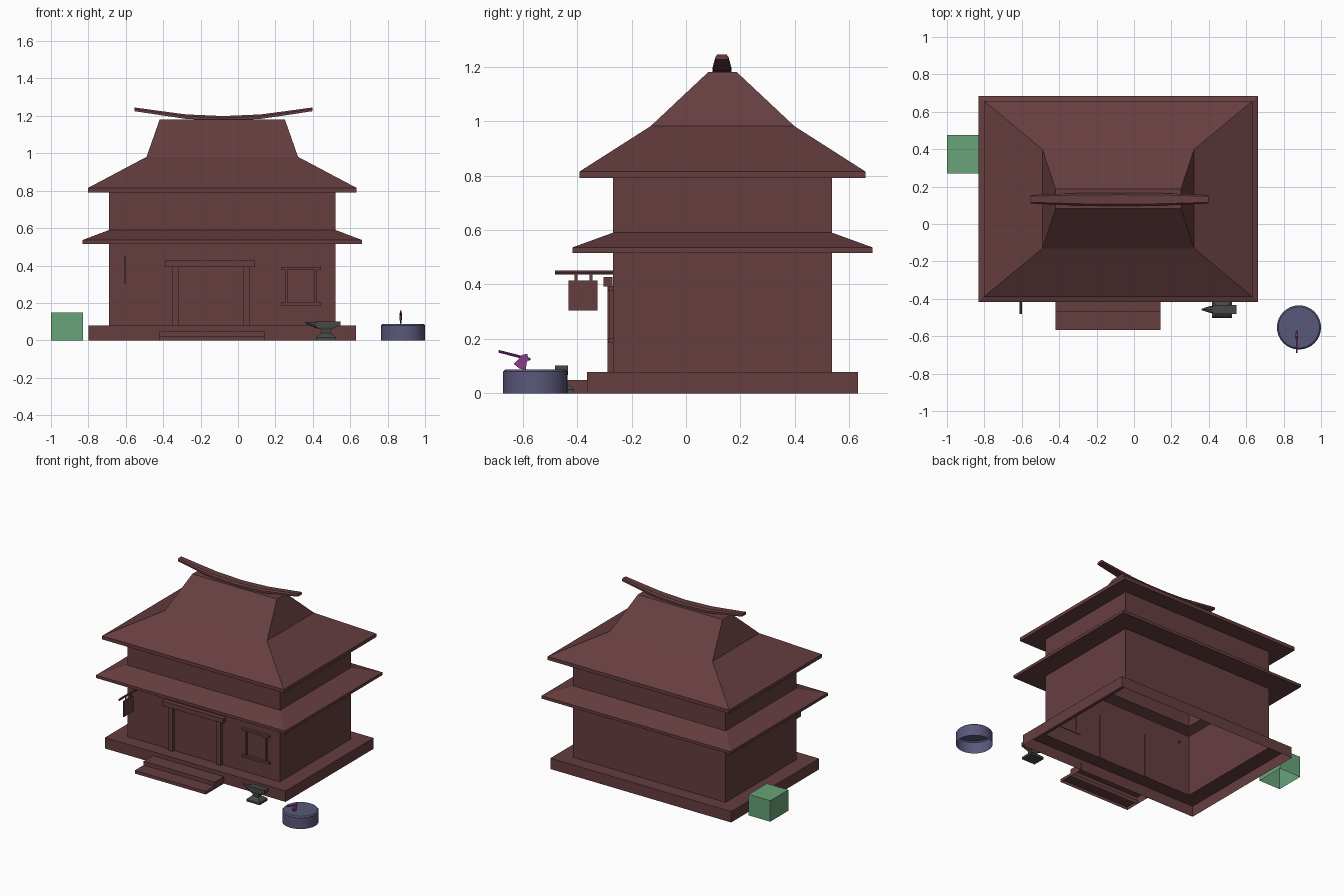
import bpy
import math
from mathutils import Vector

if "Cube" in bpy.data.objects:
    bpy.data.objects.remove(bpy.data.objects["Cube"])


def material(name, color):
    m = bpy.data.materials.new(name)
    m.diffuse_color = (*color, 1)
    m.use_nodes = True
    m.node_tree.nodes["Principled BSDF"].inputs["Base Color"].default_value = m.diffuse_color
    return m


BROWN = material("red_brown", (0.133, 0.048, 0.051))
GREEN = material("green", (0.138, 0.372, 0.188))
SLATE = material("slate", (0.102, 0.098, 0.198))
PURPLE = material("purple", (0.262, 0.047, 0.292))
DARK = material("dark_metal", (0.065, 0.065, 0.065))


def loft(name, rings, mat, start=True, end=True):
    """Skin a stack of equal-length point rings, with optional end caps."""
    n = len(rings[0])
    verts = [p for r in rings for p in r]
    faces = [(k * n + i, k * n + (i + 1) % n, (k + 1) * n + (i + 1) % n, (k + 1) * n + i)
             for k in range(len(rings) - 1) for i in range(n)]
    if start:
        faces.append(tuple(reversed(range(n))))
    if end:
        faces.append(tuple(range(len(verts) - n, len(verts))))
    me = bpy.data.meshes.new(name)
    me.from_pydata(verts, [], faces)
    me.materials.append(mat)
    ob = bpy.data.objects.new(name, me)
    bpy.context.collection.objects.link(ob)
    return ob


def rect(x0, x1, y0, y1, z):
    return [(x0, y0, z), (x1, y0, z), (x1, y1, z), (x0, y1, z)]


def box(name, x0, x1, y0, y1, z0, z1, mat=BROWN, bottom=True):
    return loft(name, [rect(x0, x1, y0, y1, z0), rect(x0, x1, y0, y1, z1)], mat, start=bottom)


def circle(c, r, n, z):
    return [(c[0] + r * math.cos(2 * math.pi * i / n), c[1] + r * math.sin(2 * math.pi * i / n), z)
            for i in range(n)]


def rod(name, a, b, r0, r1, mat, n=8):
    a, b = Vector(a), Vector(b)
    q = (b - a).to_track_quat('Z', 'Y')
    return loft(name, [[q @ Vector(p) + e for p in circle((0, 0), r, n, 0)]
                       for e, r in ((a, r0), (b, r1))], mat)


# Building shell: plinth, walls, lower eave, upper walls and hipped roof (open below)
CX, CY = -0.084, 0.134
profile = [  # half width, half depth, height
    (0.715, 0.497, 0), (0.715, 0.497, 0.078), (0.605, 0.402, 0.078), (0.605, 0.402, 0.516),
    (0.748, 0.551, 0.516), (0.748, 0.551, 0.536), (0.605, 0.402, 0.59), (0.605, 0.402, 0.79),
    (0.718, 0.524, 0.79), (0.718, 0.524, 0.815), (0.405, 0.264, 0.981), (0.335, 0.052, 1.18)]
loft("building_shell", [rect(CX - w, CX + w, CY - d, CY + d, z) for w, d, z in profile],
     BROWN, start=False)

# Curved ridge beam with chamfered top
half = [(.475, .023, 1.225, .02), (.33, .029, 1.203, .022), (.20, .034, 1.184, .024)]
stations = ([(-t, w, z, h) for t, w, z, h in half] + [(0, .035, 1.174, .025)] + half[::-1])
loft("ridge_beam", [[(CX + 0.006 + t, CY - 0.002 + y * w, z + k * h) for y, k in
                     ((-1, 0), (1, 0), (1, .6), (.7, 1), (-.7, 1), (-1, .6))]
                    for t, w, z, h in stations], BROWN)

# Entrance steps
box("lower_step", -0.42, 0.142, -0.567, -0.46, 0, 0.022, bottom=False)
box("upper_step", -0.42, 0.142, -0.467, -0.36, 0, 0.05, bottom=False)

# Door frame
for i, x in enumerate((-0.335, 0.045)):
    box(f"door_post_{i}", x - 0.018, x + 0.02, -0.288, -0.264, 0.078, 0.395)
box("door_lintel", -0.39, 0.092, -0.302, -0.27, 0.393, 0.427)

# Window frame
for i, z in enumerate((0.186, 0.376)):
    box(f"window_rail_{i}", 0.23, 0.445, -0.287, -0.264, z, z + 0.016)
for i, x in enumerate((0.25, 0.409)):
    box(f"window_stile_{i}", x, x + 0.014, -0.28, -0.264, 0.2, 0.378)

# Hanging sign
rod("sign_pole", (-0.605, -0.48, 0.444), (-0.605, -0.26, 0.444), 0.007, 0.007, BROWN)
box("sign_board", -0.610, -0.600, -0.431, -0.325, 0.304, 0.415)
for i, y in enumerate((-0.404, -0.349)):
    box(f"sign_hanger_{i}", -0.608, -0.602, y - 0.005, y + 0.005, 0.41, 0.444)

# Crate
box("crate", -1.0, -0.83, 0.271, 0.476, 0, 0.15, GREEN, bottom=False)

# Chopping block, open below
SC = (0.882, -0.553)
stump = loft("chopping_block", [circle(SC, r, 32, z) for r, z in
             ((0.118, 0), (0.118, 0.08), (0.11, 0.088))], SLATE, start=False)

# Axe stuck in the block
rod("axe_handle", (0.87, -0.688, 0.155), (0.87, -0.571, 0.125), 0.005, 0.005, PURPLE)
head = [(-0.612, 0.129), (-0.632, 0.108), (-0.612, 0.092), (-0.588, 0.086),
        (-0.585, 0.112), (-0.578, 0.127), (-0.583, 0.146), (-0.6, 0.142)]
loft("axe_head", [[(0.87 + s * (0.002 if z < 0.11 else 0.006), y, z) for y, z in head]
                  for s in (-1, 1)], PURPLE)

# Anvil body and horn
loft("anvil_body", [rect(0.47 - a, 0.47 + b, -0.457 - d, -0.457 + d, z) for a, b, d, z in
     ((.053, .053, .045, 0), (.053, .053, .045, .015), (.043, .043, .036, .025),
      (.024, .024, .018, .038), (.024, .024, .018, .055), (.05, .045, .023, .068),
      (.05, .077, .023, .078), (.05, .077, .023, .102))], DARK)
loft("anvil_horn", [[(x, -0.457 + w * math.cos(a), z + h * math.sin(a)) for a in
                     [math.pi * i / 4 for i in range(8)]] for x, w, z, h in
     ((.422, .021, .081, .018), (.392, .014, .087, .011), (.36, .003, .095, .003))], DARK)

# Consistent normals, smooth round sides
for ob in bpy.context.collection.objects:
    bpy.context.view_layer.objects.active = ob
    ob.select_set(True)
    if not ob.name.startswith("building"):
        bpy.ops.object.mode_set(mode='EDIT')
        bpy.ops.mesh.select_all(action='SELECT')
        bpy.ops.mesh.normals_make_consistent(inside=False)
        bpy.ops.object.mode_set(mode='OBJECT')
    if ob is stump:
        bpy.ops.object.shade_smooth_by_angle(angle=math.radians(30))
    ob.select_set(False)
